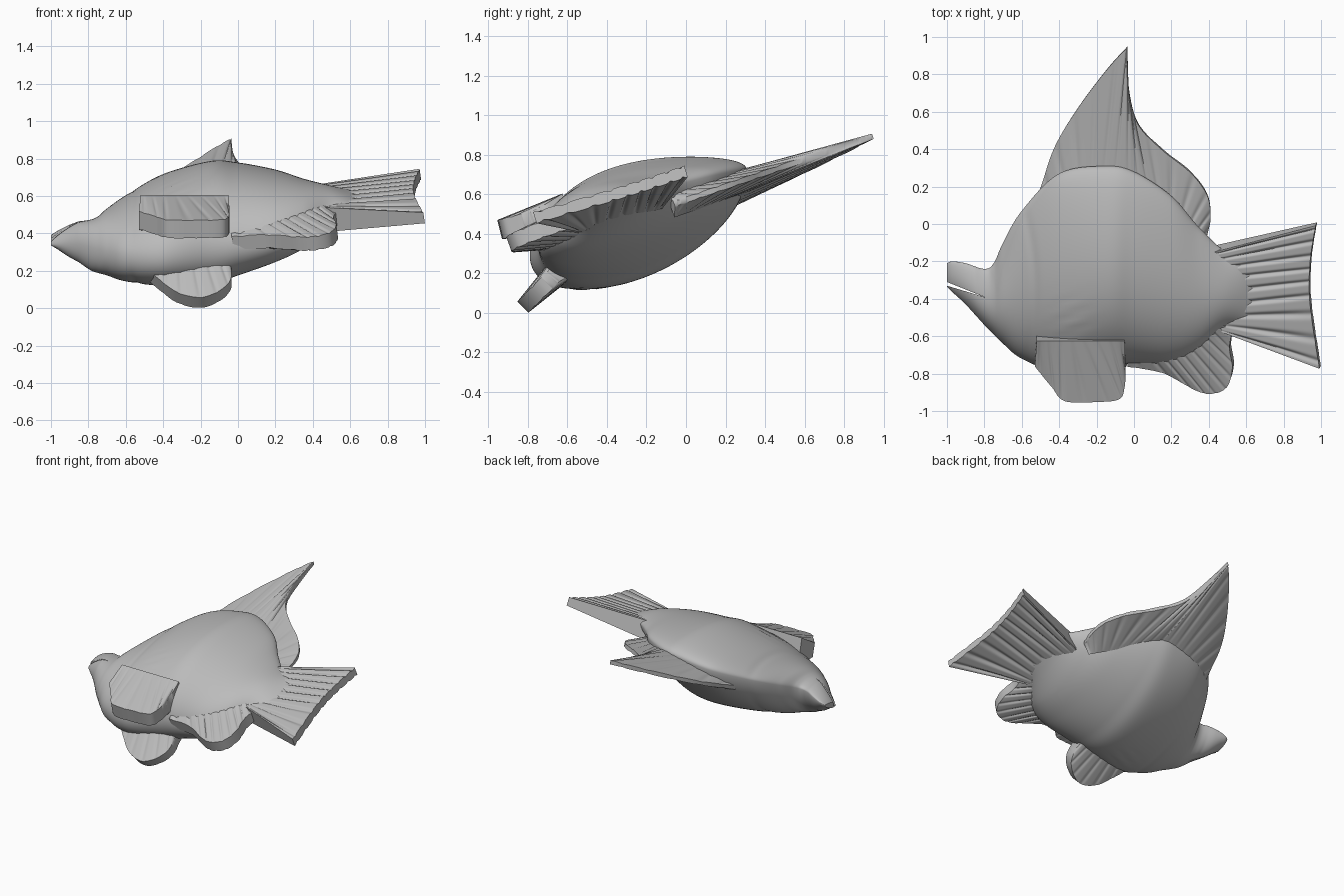
import bpy, bmesh
from math import sin, cos, pi, exp
from mathutils import Vector

if "Cube" in bpy.data.objects:
    bpy.data.objects.remove(bpy.data.objects["Cube"], do_unlink=True)

grey = bpy.data.materials.new("stone grey")
grey.use_nodes = True
colour = (0.5, 0.5, 0.5, 1)
grey.diffuse_color = colour
bsdf = grey.node_tree.nodes["Principled BSDF"]
bsdf.inputs["Base Color"].default_value = colour
bsdf.inputs["Roughness"].default_value = 0.7


def spline(points, n):
    """Sample n+1 points on a smooth curve through points of any dimension."""
    pts = [Vector(p) for p in points]
    last = len(pts) - 1
    out = []
    for k in range(n + 1):
        s = k / n * last
        i = min(int(s), last - 1)
        t = s - i
        p0, p1 = pts[max(i - 1, 0)], pts[i]
        p2, p3 = pts[i + 1], pts[min(i + 2, last)]
        m1, m2 = (p2 - p0) * 0.5, (p3 - p1) * 0.5
        out.append(p1 + m1 * t + (3 * (p2 - p1) - 2 * m1 - m2) * t ** 2
                   + (2 * (p1 - p2) + m1 + m2) * t ** 3)
    return out


def finish(name, bm, angle):
    bmesh.ops.recalc_face_normals(bm, faces=bm.faces[:])
    mesh = bpy.data.meshes.new(name)
    bm.to_mesh(mesh)
    bm.free()
    mesh.materials.append(grey)
    ob = bpy.data.objects.new(name, mesh)
    bpy.context.collection.objects.link(ob)
    bpy.ops.object.select_all(action='DESELECT')
    ob.select_set(True)
    bpy.context.view_layer.objects.active = ob
    bpy.ops.object.shade_smooth_by_angle(angle=angle)
    return ob


def loft(name, rings, angle=0.8):
    """Skin closed rings of equal length and cap both ends."""
    bm = bmesh.new()
    rows = [[bm.verts.new(p) for p in ring] for ring in rings]
    n = len(rows[0])
    for a, b in zip(rows, rows[1:]):
        for j in range(n):
            bm.faces.new((a[j], a[(j + 1) % n], b[(j + 1) % n], b[j]))
    bm.faces.new(rows[0])
    bm.faces.new(rows[-1])
    return finish(name, bm, angle)


def fin(name, root, edge, height, thick, rays, groove, steps=180, across=14):
    """Grooved blade on the surface z = height(x, y), from a root line to an edge line."""
    rings = []
    for i, (r, e) in enumerate(zip(spline(root, steps), spline(edge, steps))):
        cut = groove * (0.5 - 0.5 * cos(2 * pi * rays * i / steps)) ** 4
        upper, lower = [], []
        for j in range(across + 1):
            v = j / across
            x, y = r.lerp(e, v)
            z = height(x, y)
            normal = Vector((z - height(x + 0.01, y), z - height(x, y + 0.01), 0.01)).normalized()
            half = thick[0] + (thick[1] - thick[0]) * v - cut * sin(pi * v * 0.8)
            p = Vector((x, y, z))
            upper.append(p + normal * half)
            lower.append(p - normal * half)
        rings.append(upper + lower[::-1])
    return loft(name, rings)


def middle(x, y):
    """Tilted plane through the widest outline of the body, drooping at the snout."""
    return 0.62 + 0.12 * x + 0.36 * y - 0.25 * max(0, -x - 0.85)


# Body: x, upper edge y, lower edge y, height above and below the middle plane
sections = [(-1.0, -0.21, -0.335, 0.02, 0.02), (-0.97, -0.2, -0.365, 0.035, 0.045),
            (-0.9, -0.21, -0.43, 0.06, 0.105), (-0.8, -0.24, -0.54, 0.085, 0.165),
            (-0.75, -0.21, -0.59, 0.1, 0.185), (-0.7, -0.1, -0.64, 0.12, 0.206),
            (-0.6, 0.07, -0.72, 0.145, 0.25), (-0.4, 0.27, -0.79, 0.207, 0.304),
            (-0.15, 0.31, -0.75, 0.245, 0.345), (0, 0.28, -0.75, 0.22, 0.309),
            (0.2, 0.15, -0.75, 0.18, 0.24), (0.35, -0.02, -0.69, 0.143, 0.178),
            (0.5, -0.15, -0.56, 0.095, 0.09), (0.66, -0.16, -0.55, 0.02, 0.02)]
rings = []
SIDES = 96
for x, top, bottom, up, down in spline(sections, 170):
    c, r = (top + bottom) / 2, (top - bottom) / 2
    ring = []
    for k in range(SIDES):
        a = 2 * pi * k / SIDES
        y = c + r * cos(a)
        # The upper flank is fuller towards the belly
        h = sin(a) * (up * (1 - 0.42 * cos(a)) if sin(a) > 0 else down)
        # Gill crease and the combed marks of the side fins
        gill = exp(-((x + 0.53 + 0.3 * (y + 0.35) ** 2) / 0.02) ** 2)
        patch = exp(-((x + 0.33) / 0.1) ** 2 - ((y + 0.5) / 0.1) ** 2)
        h += sin(a) * (0.005 * patch * sin(75 * (y - 0.4 * x)) - 0.006 * gill)
        ring.append((x, y, middle(x, y) + h))
    rings.append(ring)
body = loft("body", rings)

# Mouth slit between the lips, cut from nose to cheek
bm = bmesh.new()
slit = [(-1.05, -0.29), (-0.8, -0.39), (-1.05, -0.315)]
base = bm.faces.new([bm.verts.new((x, y, 0.1)) for x, y in slit])
for v in bmesh.ops.extrude_face_region(bm, geom=[base])["geom"]:
    if isinstance(v, bmesh.types.BMVert):
        v.co.z += 0.6
cutter = finish("mouth_cutter", bm, 0.5)
cutter.hide_render = True
cutter.hide_set(True)
cut = body.modifiers.new("mouth", 'BOOLEAN')
cut.operation = 'DIFFERENCE'
cut.solver = 'EXACT'
cut.object = cutter

# Tall swept fin along the back
fin("dorsal_fin",
    [(-0.5, 0.02), (-0.3, 0.18), (-0.1, 0.2), (0.1, 0.12), (0.25, 0.0), (0.35, -0.08)],
    [(-0.53, 0.1), (-0.49, 0.22), (-0.42, 0.42), (-0.3, 0.62), (-0.15, 0.82),
     (-0.05, 0.93), (-0.035, 0.925), (-0.03, 0.74), (0.02, 0.54), (0.15, 0.4),
     (0.3, 0.28), (0.39, 0.16), (0.41, 0.04), (0.39, -0.06)],
    lambda x, y: 0.572 + 0.34 * y - 0.2 * max(0, -x - 0.04), (0.065, 0.014), 16, 0.006)

# Fanned tail with a hollow trailing edge
fin("tail_fin",
    [(0.4, -0.14), (0.41, -0.25), (0.42, -0.45), (0.48, -0.56)],
    [(0.975, 0.0), (0.945, -0.2), (0.945, -0.42), (0.995, -0.765)],
    lambda x, y: 0.58 + 0.14 * x + 0.31 * y, (0.068, 0.03), 9, 0.014)

# Rounded fin under the tail
fin("anal_fin",
    [(-0.03, -0.6), (0.15, -0.6), (0.32, -0.56), (0.44, -0.48)],
    [(-0.03, -0.75), (0.16, -0.785), (0.33, -0.875), (0.42, -0.895), (0.5, -0.86),
     (0.53, -0.76), (0.515, -0.65), (0.53, -0.56)],
    middle, (0.095, 0.04), 10, 0.008)

# Pair of belly fins, one spread outward and one turned down
fin("upper_belly_fin",
    [(-0.52, -0.6), (-0.3, -0.6), (-0.05, -0.6)],
    [(-0.53, -0.75), (-0.44, -0.86), (-0.37, -0.935), (-0.2, -0.94), (-0.08, -0.925),
     (-0.05, -0.86), (-0.045, -0.75)],
    lambda x, y: 0.425 + 0.25 * (y + 0.93), (0.1, 0.05), 8, 0.005)
fin("lower_belly_fin",
    [(-0.46, -0.6), (-0.25, -0.6), (-0.035, -0.6)],
    [(-0.5, -0.66), (-0.42, -0.73), (-0.32, -0.8), (-0.2, -0.825), (-0.1, -0.79),
     (-0.04, -0.73), (-0.035, -0.65)],
    lambda x, y: 0.035 + y + 0.82, (0.075, 0.04), 7, 0.005)
